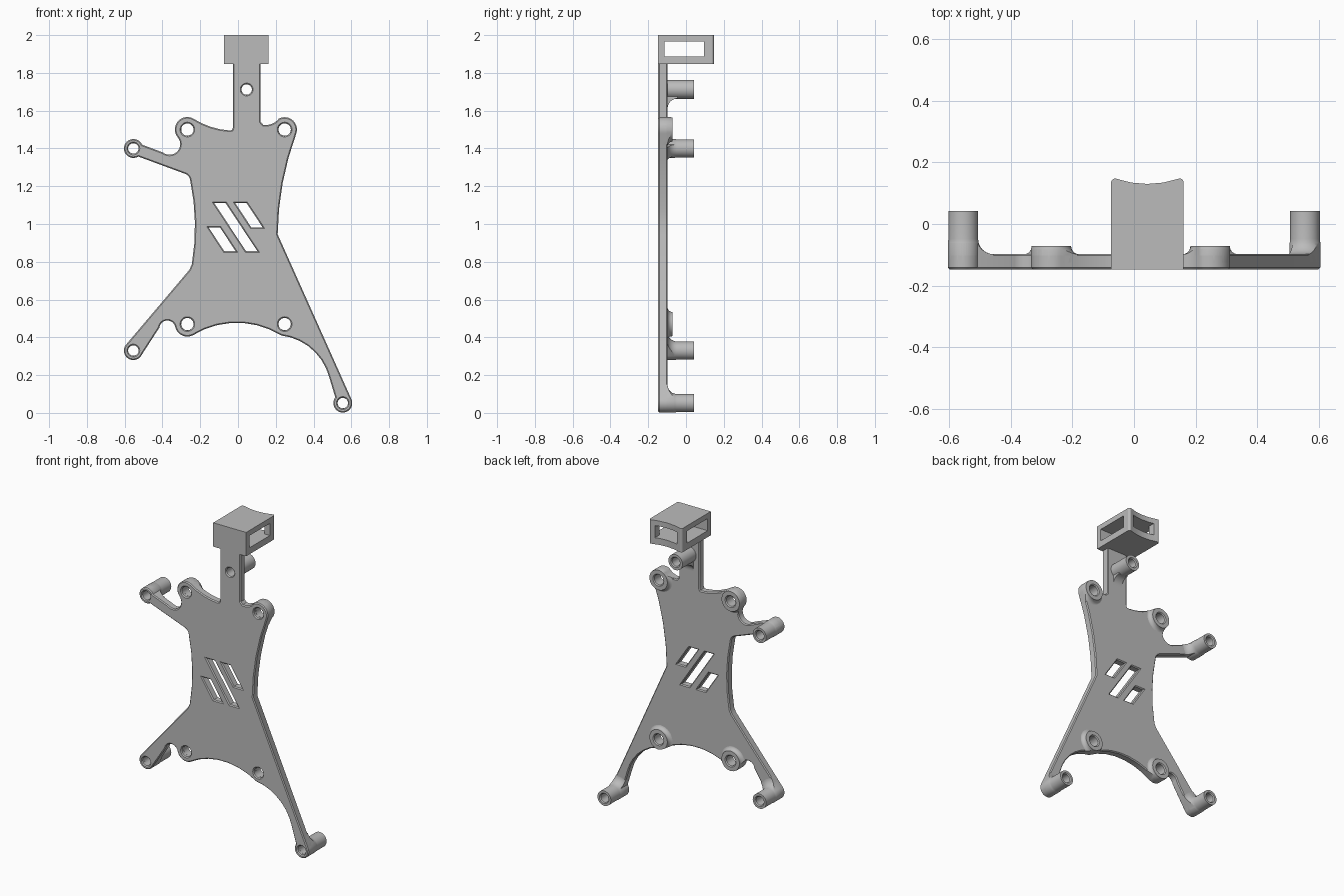
import bpy
import bmesh
import math
from mathutils import Vector

default_cube = bpy.data.objects.get("Cube")
if default_cube:
    bpy.data.objects.remove(default_cube, do_unlink=True)

FRONT, PLATE_BACK, BOSS_TOP, POST_TOP = -0.147, -0.097, -0.071, 0.042
FOOT = -0.125  # where posts start inside the plate

grey = bpy.data.materials.new("plain grey")
grey.use_nodes = True
grey.diffuse_color = (0.5, 0.5, 0.5, 1)
grey.node_tree.nodes["Principled BSDF"].inputs["Base Color"].default_value = grey.diffuse_color


def add_object(name, bm):
    bmesh.ops.recalc_face_normals(bm, faces=bm.faces)
    mesh = bpy.data.meshes.new(name)
    bm.to_mesh(mesh)
    bm.free()
    mesh.materials.append(grey)
    obj = bpy.data.objects.new(name, mesh)
    bpy.context.collection.objects.link(obj)
    return obj


def prism(name, outline, start, end, axis="y"):
    """Extrude a 2D outline along one axis."""
    place = {"x": lambda a, b, d: (d, a, b),
             "y": lambda a, b, d: (a, d, b),
             "z": lambda a, b, d: (a, b, d)}[axis]
    bm = bmesh.new()
    face = bm.faces.new([bm.verts.new(place(a, b, start)) for a, b in outline])
    grown = bmesh.ops.extrude_face_region(bm, geom=[face])["geom"]
    shift = Vector(place(0, 0, end - start))
    bmesh.ops.translate(bm, vec=shift, verts=[v for v in grown if isinstance(v, bmesh.types.BMVert)])
    return add_object(name, bm)


def box(name, x, y, z):
    corners = [(x[0], y[0]), (x[1], y[0]), (x[1], y[1]), (x[0], y[1])]
    return prism(name, corners, z[0], z[1], "z")


def circle(centre, radius, count=40):
    turns = [math.tau * i / count for i in range(count)]
    return [(centre[0] + radius * math.cos(t), centre[1] + radius * math.sin(t)) for t in turns]


def arc(start, via, end, step=0.16):
    """Points after start on the circle through three points."""
    a, b, c = Vector(start), Vector(via), Vector(end)
    u, v = b - a, c - a
    d = 2 * (u.x * v.y - u.y * v.x)
    centre = a + Vector((v.y * u.length_squared - u.y * v.length_squared,
                         u.x * v.length_squared - v.x * u.length_squared)) / d
    first, last = (math.atan2(p.y - centre.y, p.x - centre.x) for p in (a, c))
    sweep = (last - first) % math.tau
    if d < 0:
        sweep -= math.tau
    count = max(4, round(abs(sweep) / step))
    radius = (a - centre).length
    return [(centre.x + radius * math.cos(first + sweep * i / count),
             centre.y + radius * math.sin(first + sweep * i / count)) for i in range(1, count + 1)]


def trace(path):
    """Pairs are straight runs; nested pairs are (via, end) arcs."""
    points = []
    for step in path:
        if isinstance(step[0], tuple):
            points += arc(points[-1], *step)
        else:
            points.append(step)
    return points


def combine(target, operation, other):
    mod = target.modifiers.new(operation, "BOOLEAN")
    mod.operation, mod.solver, mod.object = operation, "EXACT", other
    bpy.context.view_layer.objects.active = target
    bpy.ops.object.modifier_apply(modifier=mod.name)
    bpy.data.objects.remove(other, do_unlink=True)


def chamfer_rims(obj, size):
    """Chamfer every edge where a flat front or back meets a wall."""
    bm = bmesh.new()
    bm.from_mesh(obj.data)
    bm.normal_update()
    rims = [e for e in bm.edges if len(e.link_faces) == 2
            and sorted(abs(f.normal.y) > 0.7 for f in e.link_faces) == [False, True]]
    bmesh.ops.bevel(bm, geom=rims, offset=size, segments=1, affect="EDGES", clamp_overlap=False)
    bm.to_mesh(obj.data)
    bm.free()


def post(name, centre, bore, radius, top, flare, count=40):
    """Turned hollow post along y with a concave flare at its foot."""
    profile = [(bore, FOOT), (radius + flare, FOOT)]
    if flare:
        for i in range(7):
            t = math.pi / 2 * i / 6
            profile.append((radius + flare * (1 - math.sin(t)),
                            PLATE_BACK - 0.001 + flare * (1 - math.cos(t))))
    if not flare or profile[-1][1] < top - 0.001:
        profile.append((radius, top))
    profile += [(bore + 0.006, top), (bore, top - 0.006)]
    bm = bmesh.new()
    rings = [[bm.verts.new((x, y, z)) for x, z in circle(centre, r, count)] for r, y in profile]
    for ring, following in zip(rings, rings[1:] + rings[:1]):
        for i in range(count):
            j = (i + 1) % count
            bm.faces.new((ring[i], ring[j], following[j], following[i]))
    return add_object(name, bm)


# Outline of the plate with its neck and three arms
outline = trace([
    (-0.027, 1.852), (-0.027, 1.51), (-0.032, 1.498), (-0.042, 1.495),
    ((-0.146, 1.515), (-0.238, 1.559)),
    ((-0.315, 1.547), (-0.321, 1.461)),
    ((-0.321, 1.385), (-0.396, 1.378)),
    (-0.508, 1.42), ((-0.604, 1.4), (-0.528, 1.357)),
    (-0.284, 1.267), ((-0.262, 1.252), (-0.253, 1.23)),
    ((-0.228, 1.0), (-0.245, 0.785)),
    (-0.258, 0.757), (-0.594, 0.36), ((-0.58, 0.287), (-0.515, 0.299)),
    (-0.416, 0.452), ((-0.371, 0.489), (-0.333, 0.457)),
    ((-0.296, 0.41), (-0.241, 0.41)),
    ((-0.006, 0.477), (0.229, 0.41)),
    ((0.394, 0.335), (0.483, 0.188)),
    (0.515, 0.082), ((0.555, 0.002), (0.601, 0.0715)),
    (0.21, 0.945), ((0.239, 1.23), (0.309, 1.48)),
    ((0.289, 1.55), (0.216, 1.558)),
    ((0.169, 1.527), (0.134, 1.525)),
    (0.12, 1.54), (0.12, 1.852)])
bosses = [(x, z) for x in (-0.268, 0.247) for z in (0.47, 1.5)]
arm_posts = [(-0.554, 1.4), (-0.554, 0.33), (0.555, 0.052)]
neck_post = (0.046, 1.712)
BOSS_BORE, POST_BORE = 0.033, 0.028
holes = [(c, BOSS_BORE) for c in bosses] + [(c, POST_BORE) for c in arm_posts + [neck_post]]

plate = prism("mounting_plate", outline, FRONT, PLATE_BACK)

# Slanted vent slots: left, top, bottom
for left, top, bottom in [(-0.125, 1.11, 0.856), (-0.014, 1.11, 0.981), (-0.155, 0.981, 0.856)]:
    right, lean = left + 0.06, (top - bottom) * 0.66
    slot = [(left, top), (right, top), (right + lean, bottom), (left + lean, bottom)]
    combine(plate, "DIFFERENCE", prism("slot_cutter", slot, -0.3, 0.3))
for centre, radius in holes:
    combine(plate, "DIFFERENCE", prism("hole_cutter", circle(centre, radius), -0.3, 0.3))
chamfer_rims(plate, 0.006)

# Bosses and arm posts, with flares trimmed to the plate outline
parts = [post("boss", c, BOSS_BORE - 0.0005, 0.064, BOSS_TOP, 0.026) for c in bosses]
parts += [post("arm_post", c, POST_BORE - 0.0005, 0.048, POST_TOP, 0.05) for c in arm_posts]
for part in parts:
    combine(part, "INTERSECT", prism("outline_trim", outline, -0.3, 0.3))

# Neck post with a curved rib below it
parts.append(post("neck_post", neck_post, POST_BORE - 0.0005, 0.05, POST_TOP, 0))
rib = [(FOOT, 1.676), (FOOT, 1.61), (PLATE_BACK, 1.61)]
rib += arc(rib[-1], (-0.083, 1.648), (-0.045, 1.664)) + [(-0.045, 1.676)]
parts.append(prism("neck_rib", rib, 0.014, 0.078, "x"))

# Hollow top block with a scooped back
block_outline = trace([
    (-0.074, FRONT), (0.161, FRONT), (0.161, 0.132),
    ((0.157, 0.144), (0.145, 0.147)),
    ((0.044, 0.13), (-0.058, 0.147)),
    ((-0.07, 0.144), (-0.074, 0.132))])
block = prism("top_block", block_outline, 1.846, 2.0, "z")
combine(block, "DIFFERENCE", box("side_window_cutter", (-0.3, 0.3), (-0.115, 0.095), (1.888, 1.966)))
combine(block, "DIFFERENCE", box("back_window_cutter", (-0.035, 0.123), (-0.05, 0.3), (1.888, 1.966)))

# Smooth the round walls while keeping crisp edges
for obj in [plate, block] + parts:
    bpy.ops.object.select_all(action="DESELECT")
    obj.select_set(True)
    bpy.context.view_layer.objects.active = obj
    bpy.ops.object.shade_smooth_by_angle(angle=math.radians(30))
